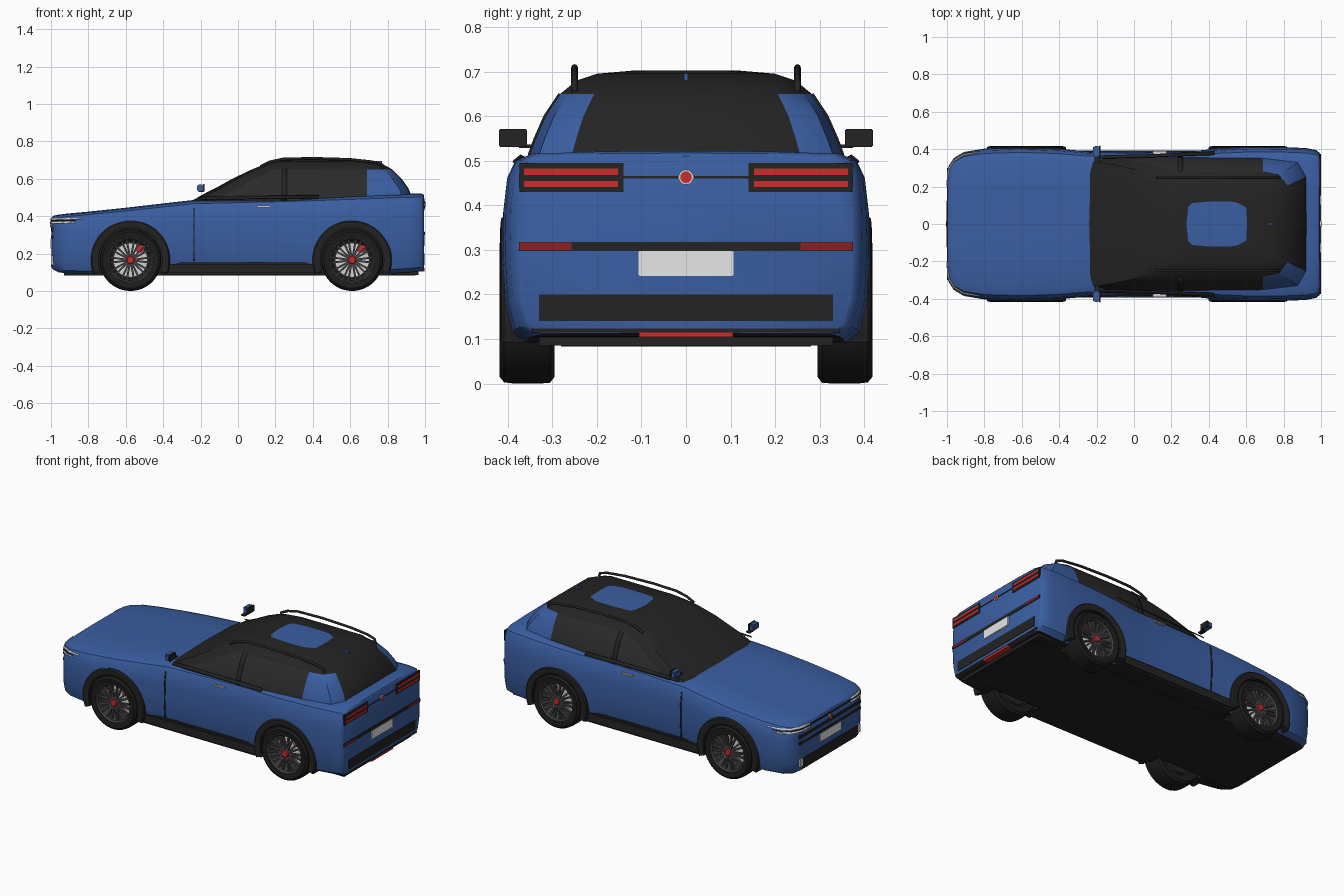
import bpy, bmesh, math
from mathutils import Matrix, Vector

if "Cube" in bpy.data.objects:
    bpy.data.objects.remove(bpy.data.objects["Cube"])

parts = []


def material(name, r, g, b, rough=0.5):
    m = bpy.data.materials.new(name)
    m.use_nodes = True
    m.diffuse_color = (r, g, b, 1)
    bsdf = m.node_tree.nodes["Principled BSDF"]
    bsdf.inputs["Base Color"].default_value = (r, g, b, 1)
    bsdf.inputs["Roughness"].default_value = rough
    return m


BLUE = material("body blue", .042, .112, .36)
BLACK = material("trim black", .017, .017, .017)
GLASS = material("dark glass", .023, .023, .024)
TYRE = material("tyre rubber", .012, .012, .012)
RIM = material("rim grey", .06, .06, .065)
SILVER = material("silver", .65, .65, .65)
WHITE = material("plate white", .8, .8, .8)
RED = material("lamp red", .62, .025, .025)
DARKRED = material("reflector red", .25, .015, .015)


def finish(name, bm, *mats):
    bmesh.ops.recalc_face_normals(bm, faces=bm.faces)
    me = bpy.data.meshes.new(name)
    bm.to_mesh(me)
    bm.free()
    for m in mats:
        me.materials.append(m)
    ob = bpy.data.objects.new(name, me)
    bpy.context.collection.objects.link(ob)
    parts.append(ob)
    return ob


def loft(name, rings, mats, rule=lambda i, j: 0, cap=True):
    """Skin a list of closed rings; rule(band, segment) picks the material."""
    bm = bmesh.new()
    vs = [[bm.verts.new(p) for p in r] for r in rings]
    n = len(vs[0])
    for i in range(len(vs) - 1):
        for j in range(n):
            k = (j + 1) % n
            f = bm.faces.new((vs[i][j], vs[i][k], vs[i + 1][k], vs[i + 1][j]))
            f.material_index = rule(i, j)
    if cap:
        bm.faces.new(vs[0])
        bm.faces.new(vs[-1])
    return finish(name, bm, *mats)


def box(name, mat, x, y, z, bevel=0):
    """Box from (low, high) pairs."""
    bm = bmesh.new()
    mid = [(a + b) / 2 for a, b in (x, y, z)]
    size = [abs(b - a) for a, b in (x, y, z)]
    bmesh.ops.create_cube(bm, size=1, matrix=Matrix.Translation(mid) @ Matrix.Diagonal((*size, 1)))
    if bevel:
        bmesh.ops.bevel(bm, geom=bm.edges[:], offset=bevel, segments=2, affect='EDGES')
    return finish(name, bm, mat)


def pair(name, mat, x, y, z, bevel=0):
    for s in (1, -1):
        box(name, mat, x, (s * y[0], s * y[1]), z, bevel)


def lathe(name, profile, mat, cx, cz, side, seg=48, cap=False):
    """Turn (radius, y) points about the axle."""
    rings = [[(cx + r * math.cos(a), side * y, cz + r * math.sin(a))
              for a in (2 * math.pi * k / seg for k in range(seg))] for r, y in profile]
    return loft(name, rings, [mat], cap=cap)


def strip(name, mat, a, b, side=1):
    bm = bmesh.new()
    va, vb = [[bm.verts.new((x, side * y, z)) for x, y, z in e] for e in (a, b)]
    for i in range(len(a) - 1):
        bm.faces.new((va[i], va[i + 1], vb[i + 1], vb[i]))
    ob = finish(name, bm, mat)
    mod = ob.modifiers.new("thickness", 'SOLIDIFY')
    mod.thickness, mod.offset = .005, 0


def interp(table, key, col=1):
    for p, q in zip(table, table[1:]):
        if key <= q[0]:
            t = (key - p[0]) / max(q[0] - p[0], 1e-6)
            return p[col] + max(t, 0) * (q[col] - p[col])
    return table[-1][col]


# Lower body: stations along the car (x, half width, bottom, top)
stations = [(-.997, .27, .125, .393), (-.985, .315, .112, .403), (-.96, .355, .1, .408),
            (-.91, .385, .093, .414), (-.8, .403, .09, .424), (-.6, .41, .09, .445),
            (-.4, .402, .09, .468), (-.24, .388, .09, .486), (.1, .385, .09, .495),
            (.3, .388, .09, .5), (.45, .404, .09, .505), (.62, .412, .09, .511),
            (.8, .411, .092, .518), (.92, .406, .1, .522), (.975, .395, .106, .522),
            (.99, .382, .11, .517), (.995, .372, .114, .51)]
# Cross-section as (height fraction, width fraction)
section = [(0, .87), (.05, .945), (.2, .985), (.45, 1), (.7, .995), (.87, .975), (.95, .935), (.985, .85)]


def body_ring(x, w, zb, zt):
    half = [(f * w, zb + t * (zt - zb)) for t, f in section] + [(.45 * w, zt - .001)]
    pts = [(0, zb)] + half + [(0, zt)] + [(-y, z) for y, z in reversed(half)]
    return [(x, y, z) for y, z in pts]


def flank(x, z, off=.003):
    w, zb, zt = (interp(stations, x, c) for c in (1, 2, 3))
    return (x - (off if x < -.9 else 0), w * interp(section, (z - zb) / (zt - zb)) + off, z)


nseg = 2 * len(section) + 4
body = loft("body", [body_ring(*s) for s in stations], [BLUE, BLACK],
            lambda i, j: 1 if j in (0, nseg - 1) else 0)

# Wheel wells cut into the body
axles = (-.575, .61)
HUB = .165
for cx in axles:
    for s in (1, -1):
        cut = lathe("well_cutter", [(.176, .26), (.176, .5)], BLUE, cx, HUB, s, cap=True)
        cut.data.materials.append(BLACK)
        for f in cut.data.polygons:
            f.material_index = 1
        mod = body.modifiers.new("well", 'BOOLEAN')
        mod.operation, mod.solver, mod.object = 'DIFFERENCE', 'EXACT', cut
        bpy.context.view_layer.objects.active = body
        bpy.ops.object.modifier_apply(modifier=mod.name)
        parts.remove(cut)
        bpy.data.objects.remove(cut)

# Cabin: rings by height (z, front x, rear x, half width)
levels = [(.48, -.25, .93, .356), (.515, -.19, .92, .35), (.55, -.12, .905, .337), (.6, -.03, .87, .315),
          (.65, .075, .82, .282), (.68, .15, .765, .245), (.695, .2, .7, .2), (.702, .28, .6, .12)]


def cabin_ring(z, xf, xr, w):
    half = [(xf + .01, .75 * w), (xf + .03, .93 * w), (xf + .12, w), (min(.69, xr - .08), w),
            (xr - .045, .94 * w), (xr, .73 * w)]
    pts = [(xf, 0)] + half + [(xr + .005, 0)] + [(x, -y) for x, y in reversed(half)]
    return [(x, y, z) for x, y in pts]


def cabin_colour(i, j):
    j = min(j, 13 - j)
    if i < 4 and j in (4, 5):
        return 0
    return 2 if i < 4 and j == 3 else 1


loft("cabin", [cabin_ring(*v) for v in levels], [BLUE, BLACK, GLASS], cabin_colour)
box("roof_antenna", BLUE, (.72, .77), (-.004, .004), (.67, .695))

for s in (1, -1):
    # Centre pillar, window ledge and roof rail
    strip("centre_pillar", BLACK, [(.235, v[3] + .002, v[0]) for v in levels[:5]],
          [(.262, v[3] + .002, v[0]) for v in levels[:5]], s)
    strip("window_ledge", BLACK, [(-.2, .35, .502), (.1, .358, .506), (.43, .37, .512)],
          [(-.2, .365, .489), (.1, .372, .493), (.43, .388, .497)], s)
    cu = bpy.data.curves.new("roof_rail", 'CURVE')
    cu.dimensions, cu.bevel_depth, cu.bevel_resolution = '3D', .0075, 2
    sp = cu.splines.new('POLY')
    rail = [(.12, .665), (.17, .69), (.24, .705), (.4, .709), (.6, .703), (.72, .69), (.77, .675), (.775, .655)]
    sp.points.add(len(rail) - 1)
    for p, (x, z) in zip(sp.points, rail):
        p.co = (x, s * .25, z, 1)
    cu.materials.append(BLACK)
    bpy.context.collection.objects.link(bpy.data.objects.new("roof_rail", cu))

    # Headlight blades wrapping the front corners
    xs = (-.994, -.985, -.96, -.91, -.87, -.83)
    for z0, z1, n, mat, y0 in ((.378, .39, 6, WHITE, .2), (.358, .37, 5, WHITE, .2), (.37, .378, 5, BLACK, 0)):
        low = [(-1, y0, z0)] + [flank(x, z0 + .008 * i / n) for i, x in enumerate(xs[:n])]
        top = [(-1, y0, z1)] + [flank(x, z1) for x in xs[:n]]
        strip("headlight_blade", mat, low, top, s)

    # Door seam and handle
    zs = (.16, .22, .3, .38, .44)
    strip("door_seam", BLACK, [flank(-.239, z, .001) for z in zs], [flank(-.232, z, .001) for z in zs], s)

    # Wheel arch cladding
    for cx in axles:
        arc = [math.radians(-20 + 220 * k / 32) for k in range(33)]
        rings = [[(cx + r * math.cos(a), s * y, HUB + r * math.sin(a))
                  for r, y in ((.17, .35), (.17, .412), (.18, .417), (.205, .415), (.212, .408), (.212, .35))]
                 for a in arc]
        loft("arch_cladding", rings, [BLACK])

        # Wheel: tyre, rim, brake, spokes and hub
        lathe("tyre", [(.112, .3), (.15, .295), (.163, .305), (.165, .33), (.165, .385),
                       (.162, .408), (.15, .418), (.12, .414), (.112, .4)], TYRE, cx, HUB, s)
        lathe("rim", [(.122, .413), (.116, .414), (.109, .406), (.106, .36), (.1, .3)], RIM, cx, HUB, s)
        lathe("wheel_back", [(.112, .31), (.112, .32)], BLACK, cx, HUB, s, cap=True)
        lathe("brake_disc", [(.092, .33), (.092, .355)], SILVER, cx, HUB, s, cap=True)
        lathe("hub_cap", [(.022, .37), (.022, .408), (.017, .413)], RED, cx, HUB, s, 20, True)
        bm = bmesh.new()
        for k in range(10):
            for d in (-.13, .13):
                turn = Matrix.Rotation(k * math.pi / 5 + d, 4, 'Y')
                bmesh.ops.create_cube(bm, size=1, matrix=Matrix.Translation((cx, s * .396, HUB)) @ turn
                                      @ Matrix.Translation((.064, 0, 0)) @ Matrix.Diagonal((.098, .016, .01, 1)))
        finish("spokes", bm, RIM)
        box("brake_caliper", RED, (cx + .03, cx + .075), (s * .325, s * .37), (HUB + .04, HUB + .08), .006)

pair("door_handle", SILVER, (.1, .175), (.375, .391), (.446, .456), .003)

# Wing mirrors
pair("mirror_shell", BLUE, (-.218, -.185), (.358, .418), (.532, .57), .006)
pair("mirror_glass", BLACK, (-.187, -.178), (.357, .419), (.531, .571), .002)
pair("mirror_stalk", BLACK, (-.21, -.185), (.33, .375), (.528, .536))

# Underbody and sills
box("floor_pan", BLACK, (-.93, .95), (-.28, .28), (.083, .1))
pair("sill", BLACK, (-.4, .44), (.27, .394), (.085, .155), .01)
box("rear_skirt", BLACK, (.82, .965), (-.33, .33), (.086, .115))

# Rear fascia
R = (.988, .998)
L = (.99, 1)
pair("tail_lamp_panel", BLACK, R, (.14, .373), (.43, .495))
for z in ((.438, .457), (.465, .485)):
    pair("tail_lamp", RED, L, (.15, .366), z, .003)
box("tail_line", BLACK, R, (-.15, .15), (.46, .466))
box("reflector_bar", BLACK, R, (-.375, .375), (.298, .318))
pair("reflector", DARKRED, L, (.257, .374), (.3, .316))
box("rear_plate", WHITE, L, (-.107, .107), (.241, .299), .003)
box("rear_intake", BLACK, R, (-.33, .33), (.14, .2))
box("rear_lip", BLACK, (.96, .997), (-.345, .345), (.115, .124))
box("fog_lamp", RED, (.96, .998), (-.105, .105), (.104, .115))

# Front fascia
F = (-1, -.986)
box("upper_grille", BLACK, F, (-.3, .3), (.318, .338))
box("middle_grille", BLACK, F, (-.3, .3), (.28, .296))
box("front_plate", WHITE, (-1.002, -.99), (-.107, .107), (.225, .282), .003)
box("front_intake", BLACK, F, (-.27, .27), (.13, .19))
pair("intake_trim", SILVER, (-.999, -.975), (.27, .295), (.14, .19))

# Round badges at both ends
for x, z in ((.998, .463), (-1, .355)):
    for name, mat, r, d in (("badge_ring", SILVER, .017, .006), ("badge", RED, .013, .009)):
        bm = bmesh.new()
        bmesh.ops.create_cone(bm, cap_ends=True, segments=24, radius1=r, radius2=r, depth=d,
                              matrix=Matrix.Translation((x, 0, z)) @ Matrix.Rotation(math.pi / 2, 4, 'Y'))
        finish(name, bm, mat)

# Smooth shading with sharp edges kept
bpy.ops.object.select_all(action='DESELECT')
for ob in parts:
    ob.select_set(True)
bpy.context.view_layer.objects.active = body
bpy.ops.object.shade_smooth_by_angle(angle=math.radians(32))
